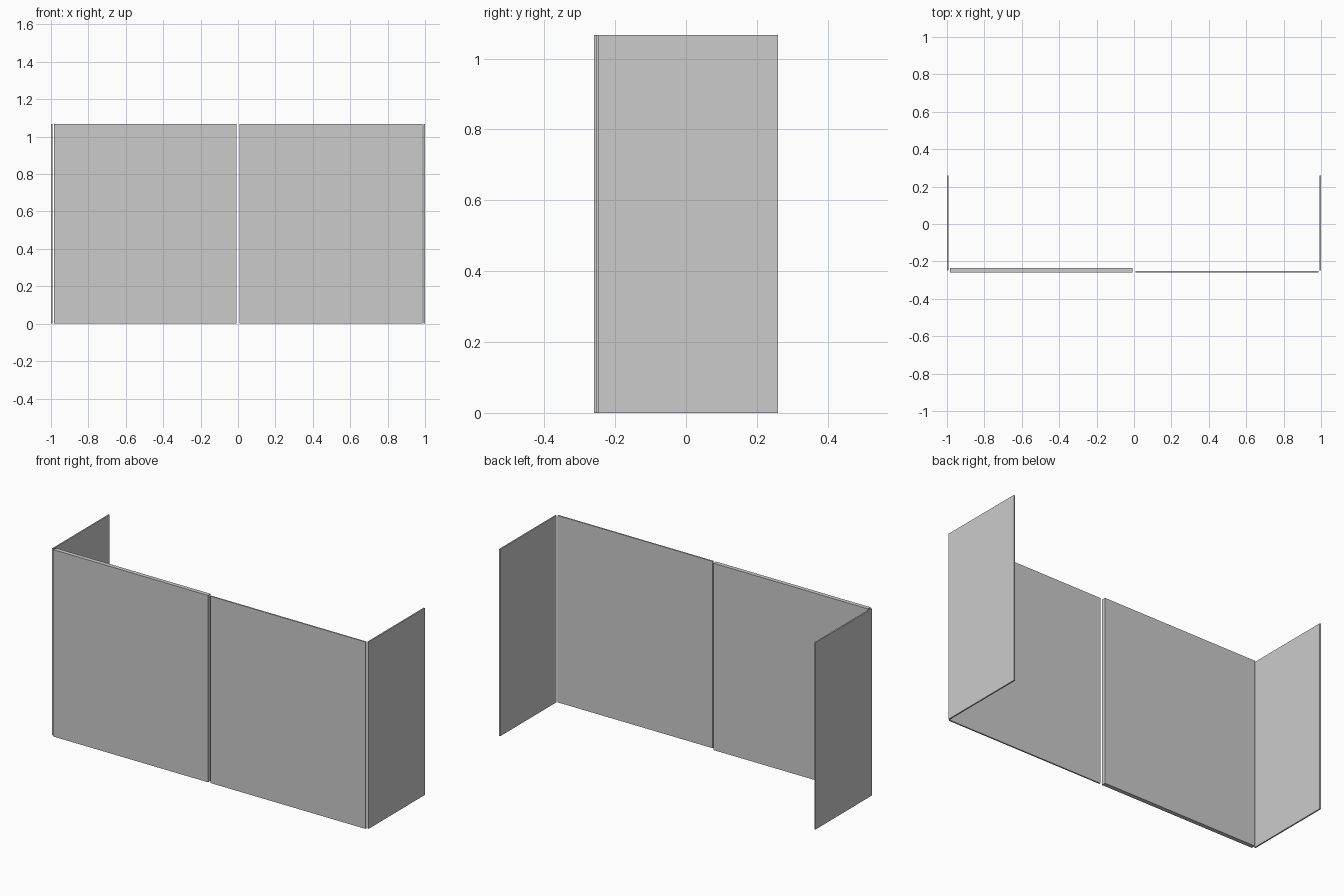
import bpy

if "Cube" in bpy.data.objects:
    bpy.data.objects.remove(bpy.data.objects["Cube"])

HEIGHT = 1.067


def panel(name, x0, x1, y0, y1):
    """Upright rectangular board standing on the floor."""
    bpy.ops.mesh.primitive_cube_add(size=1, location=((x0 + x1) / 2, (y0 + y1) / 2, HEIGHT / 2))
    ob = bpy.context.object
    ob.name = name
    ob.scale = (x1 - x0, y1 - y0, HEIGHT)
    bpy.ops.object.transform_apply(location=False, rotation=False, scale=True)
    return ob


# Front boards: the left one is thicker, with a narrow gap between the two
panel("front_panel_left", -0.985, -0.008, -0.259, -0.235)
panel("front_panel_right", 0.008, 0.987, -0.259, -0.251)

# Thin end boards running back from the front corners
for side, label in ((-1, "left"), (1, "right")):
    inner, outer = sorted((side * 0.992, side * 1.0))
    panel("end_panel_" + label, inner, outer, -0.249, 0.259)
